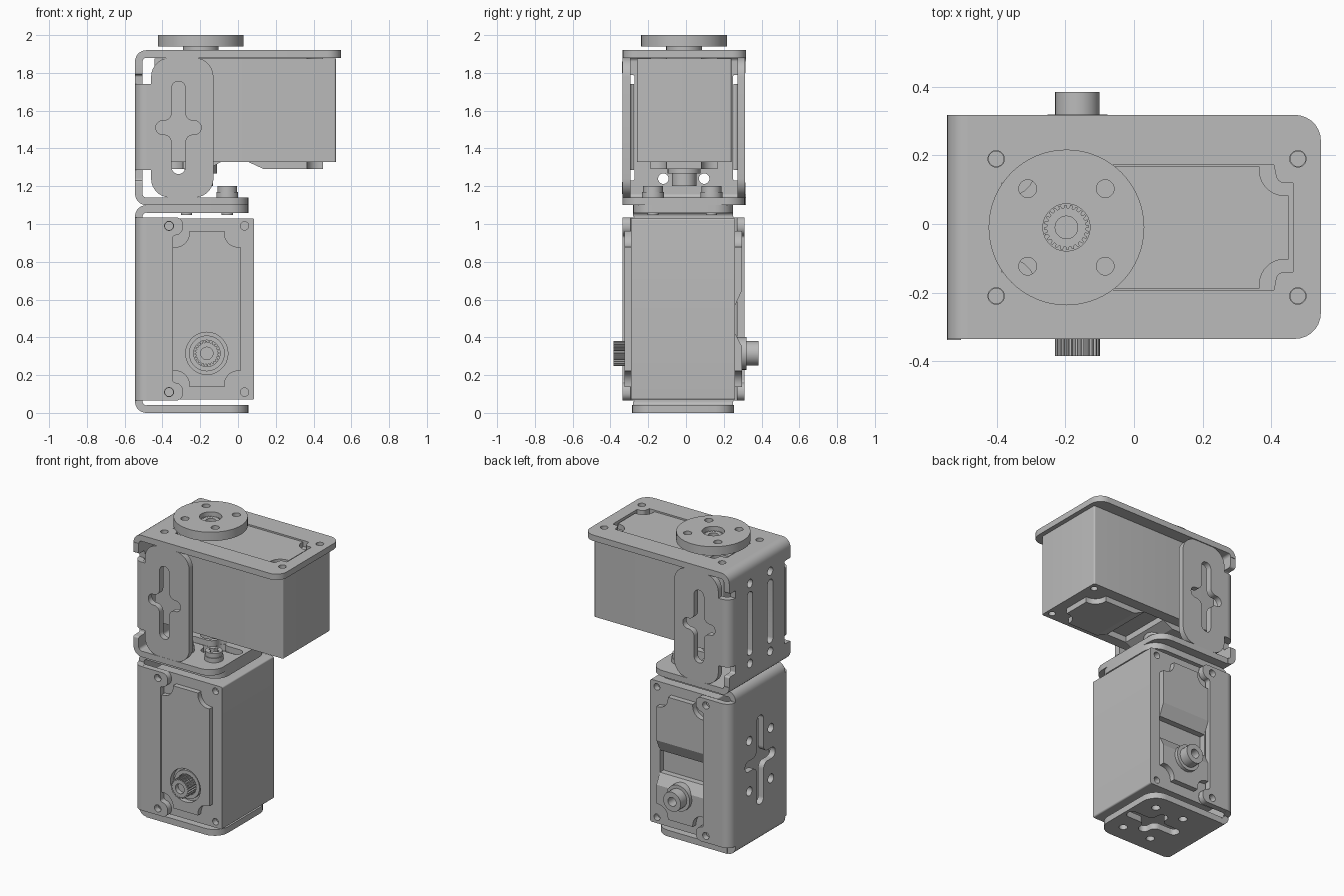
import bpy, bmesh, math
from mathutils import Matrix, Vector

cube = bpy.data.objects.get("Cube")
if cube:
    bpy.data.objects.remove(cube, do_unlink=True)

metal = bpy.data.materials.new("plain grey")
metal.use_nodes = True
GREY = (0.5, 0.5, 0.5, 1)
metal.diffuse_color = GREY
for node in metal.node_tree.nodes:
    if node.type == 'BSDF_PRINCIPLED':
        node.inputs["Base Color"].default_value = GREY

AXES = {'xy': (0, 1, 2), 'xz': (0, 2, 1), 'yz': (1, 2, 0)}


# ---- outline helpers: corner points are (u, v) or (u, v, fillet) ----
def outline(corners, steps=7):
    pts = [Vector(c[:2]) for c in corners]
    out = []
    for i, c in enumerate(corners):
        r = c[2] if len(c) > 2 else 0
        p = pts[i]
        if not r:
            out.append(p)
            continue
        d1 = (pts[i - 1] - p).normalized()
        d2 = (pts[(i + 1) % len(pts)] - p).normalized()
        w = math.sqrt((1 - d1.dot(d2)) / 2)
        for k in range(steps + 1):
            t = k / steps
            a, b, e = (1 - t) ** 2, 2 * t * (1 - t) * w, t * t
            out.append((a * (p + d1 * r) + b * p + e * (p + d2 * r)) / (a + b + e))
    return out


def circle(u, v, r, n=28):
    return [Vector((u + r * math.cos(math.tau * i / n), v + r * math.sin(math.tau * i / n)))
            for i in range(n)]


def grid(u, v, du, dv, r):
    return [circle(u + a * du, v + b * dv, r, 20) for a in (-1, 1) for b in (-1, 1)]


def four_way(u, v, q):
    """Mirror one quadrant of corners about the centre (u, v)."""
    q = [(c[0], c[1], c[2] if len(c) > 2 else 0) for c in q]
    loop = []
    for a, b in ((1, 1), (-1, 1), (-1, -1), (1, -1)):
        part = [(u + a * x, v + b * y, r) for x, y, r in q]
        loop += part if a == b else part[::-1]
    return outline(loop)


def rect(u, v, w, h, r=0):
    return four_way(u, v, [(w, h, r)])


def cross(u, v, w, h, s=0.036, f=0.042):
    return four_way(u, v, [(w, s, s * 0.95), (s, s, f), (s, h, s * 0.95)])


def elbow(x0, edge, d, R=0.06, t=0.04):
    """Section of a folded sheet corner."""
    return outline([(x0, edge - d * R), (x0, edge, R * 0.99), (x0 + R, edge), (x0 + R, edge - d * t),
                    (x0 + t, edge - d * t, (R - t) * 0.99), (x0 + t, edge - d * R)])


# ---- extrude outlines (first is the border, the rest are holes) ----
def slab(name, loops, plane, lo, hi, matrix=None):
    cu = bpy.data.curves.new(name, 'CURVE')
    cu.dimensions, cu.fill_mode, cu.extrude = '2D', 'BOTH', (hi - lo) / 2
    for loop in loops:
        sp = cu.splines.new('POLY')
        sp.points.add(len(loop) - 1)
        for point, p in zip(sp.points, loop):
            point.co = (p[0], p[1], 0, 1)
        sp.use_cyclic_u = True
    tmp = bpy.data.objects.new(name + " curve", cu)
    bpy.context.scene.collection.objects.link(tmp)
    dg = bpy.context.evaluated_depsgraph_get()
    me = bpy.data.meshes.new_from_object(tmp.evaluated_get(dg))
    bpy.data.objects.remove(tmp, do_unlink=True)
    bpy.data.curves.remove(cu)
    bm = bmesh.new()
    bm.from_mesh(me)
    a, b, n = AXES[plane]
    for v in bm.verts:
        co = Vector((0, 0, 0))
        co[a], co[b], co[n] = v.co.x, v.co.y, v.co.z + (lo + hi) / 2
        v.co = matrix @ co if matrix else co
    bmesh.ops.remove_doubles(bm, verts=bm.verts, dist=0.0002)
    bmesh.ops.recalc_face_normals(bm, faces=bm.faces)
    bm.to_mesh(me)
    bm.free()
    me.materials.clear()
    me.materials.append(metal)
    me.shade_smooth()
    me.set_sharp_from_angle(angle=math.radians(30))
    ob = bpy.data.objects.new(name, me)
    bpy.context.scene.collection.objects.link(ob)
    return ob


# ---- motor: shaft points to -y, long side along z ----
def motor(tag, M):
    def add(part, loops, plane, lo, hi):
        slab(tag + "_" + part, loops, plane, lo, hi, M)

    W, H, D, sz = 0.25, 0.48, 0.275, -0.235
    pw, ph, c = 0.178, 0.413, 0.085
    holes = grid(0, 0, 0.2, 0.44, 0.022)
    body = rect(0, 0, W, H, 0.01)
    add("motor_body", [body], 'xz', -D + 0.04, D - 0.04)
    add("motor_front_lid", [body] + holes, 'xz', -D, -D + 0.04)
    add("motor_back_lid", [body, rect(0, -0.055, pw, 0.075)] + holes, 'xz', D - 0.04, D)
    notch = [(pw, ph - c), (pw - c, ph - c, c * 0.85), (pw - c, ph)]
    add("motor_front_panel", [four_way(0, 0, notch), circle(0, sz, 0.112)], 'xz', -0.31, -D)
    add("motor_collar", [circle(0, sz, 0.095), circle(0, sz, 0.07)], 'xz', -0.295, -D)
    # toothed output shaft
    n = 24
    teeth = [Vector((r * math.cos(math.tau * (i + k) / n), sz + r * math.sin(math.tau * (i + k) / n)))
             for i in range(n) for k, r in ((0, 0.066), (0.35, 0.066), (0.5, 0.057), (0.85, 0.057))]
    add("motor_shaft", [teeth, circle(0, sz, 0.033)], 'xz', -0.37, -D)
    add("motor_shaft_core", [circle(0, sz, 0.035)], 'xz', -0.34, -D)
    # raised back panels with sloped inner ends
    for part, d, end, toe in (("upper", 1, 0.10, 0.02), ("lower", -1, -0.20, -0.13)):
        half = [(pw, end)] + [(p[0], d * p[1], *p[2:]) for p in notch]
        loop = half + [(-p[0], *p[1:]) for p in half[::-1]]
        add("motor_back_panel_" + part, [outline(loop)], 'xz', D, 0.312)
        add("motor_back_slope_" + part, [[(D, end), (0.312, end), (D, toe)]], 'yz', -pw, pw)
    add("motor_idler_disc", [circle(0, sz, 0.087)], 'xz', D, 0.335)
    add("motor_idler_stub", [circle(0, sz, 0.065), circle(0, sz, 0.03)], 'xz', 0.335, 0.4)


motor("lower", Matrix.Translation((-0.165, -0.015, 0.55)))
turn = Matrix(((0, 0, 1, 0), (-1, 0, 0, 0), (0, -1, 0, 0), (0, 0, 0, 1)))
motor("upper", Matrix.Translation((0.038, -0.01, 1.602)) @ turn)

X0, T, R = -0.545, 0.04, 0.06
XR, YC = X0 + R, -0.012
bolt_x, bolt_y = 0.108, 0.155


def foot(name, yc, hy, lo, hi):
    """Horizontal bracket plate with bolt holes and a cross opening."""
    edge = outline([(XR, yc - hy), (0.055, yc - hy, 0.1), (0.055, yc + hy, 0.1), (XR, yc + hy)])
    slab(name, [edge, cross(-0.165, yc, 0.2, 0.12)] + grid(-0.165, yc, bolt_x, bolt_y, 0.027),
         'xy', lo, hi)


# ---- lower bracket ----
foot("lower_bracket_bottom", -0.015, 0.27, 0, 0.042)
foot("lower_bracket_top", -0.015, 0.265, 1.058, 1.1)
slab("lower_bracket_back", [rect(YC, 0.55, 0.263, 0.49), cross(YC, 0.55, 0.16, 0.3)]
     + grid(YC, 0.55, 0.115, 0.17, 0.03), 'yz', X0, X0 + T)
for tag, z, d in (("bottom", 0, -1), ("top", 1.1, 1)):
    slab("lower_bracket_fold_" + tag, [elbow(X0, z, d)], 'xz', -0.28, 0.25)
ear = [(XR, 0.485), (-0.33, 0.485), (-0.29, 0.485), (-0.29, 0.39), (-0.345, 0.39)]
fillet = (0, 0, 0.04, 0.045, 0.015)
top_half = [(x, 0.55 + z, f) for (x, z), f in zip(ear, fillet)]
low_half = [(x, 0.55 - z, f) for (x, z), f in zip(ear, fillet)][::-1]
for tag, y, d in (("front", -0.335, -1), ("rear", 0.31, 1)):
    lo, hi = sorted((y, y - d * T))
    slab("lower_bracket_side_" + tag, [outline(top_half + low_half)]
         + [circle(-0.365, z, 0.024) for z in (0.11, 0.99)], 'xz', lo, hi)
    slab("lower_bracket_side_fold_" + tag, [elbow(X0, y, d)], 'xy', 0.065, 1.035)

# ---- upper bracket ----
HY = 0.326
foot("upper_bracket_bottom", YC, HY - 0.002, 1.1, 1.14)
top = outline([(XR, -0.335), (0.545, -0.335, 0.075), (0.545, 0.318, 0.075), (XR, 0.318)])
window = four_way(0.038, -0.01, [(0.425, 0.13), (0.38, 0.13, 0.02), (0.37, 0.182)])
slab("upper_bracket_top", [top, window] + grid(0.038, -0.01, 0.44, 0.2, 0.024), 'xy', 1.88, 1.92)
back = four_way(YC, 1.51, [(0.26, 0.28, 0.012), (HY, 0.28, 0.012), (HY, 0.35)])
slots = [rect(YC + s * 0.108, 1.51, 0.028, 0.215, 0.027) for s in (-1, 1)]
slab("upper_bracket_back", [back] + slots + grid(YC, 1.51, 0.108, 0.27, 0.028), 'yz', X0, X0 + T)
for tag, z, d in (("bottom", 1.1, -1), ("top", 1.92, 1)):
    slab("upper_bracket_fold_" + tag, [elbow(X0, z, d)], 'xz', -0.335, 0.318)
side = outline([(XR, 1.285), (-0.46, 1.285), (-0.46, 1.14, 0.1), (-0.13, 1.14, 0.1),
                (-0.13, 1.88, 0.1), (-0.46, 1.88, 0.1), (-0.46, 1.74), (XR, 1.74)])
for tag, y, d in (("front", -0.335, -1), ("rear", 0.312, 1)):
    lo, hi = sorted((y, y - d * T))
    slab("upper_bracket_side_" + tag, [side, cross(-0.315, 1.51, 0.12, 0.245)], 'xz', lo, hi)
    slab("upper_bracket_side_fold_" + tag, [elbow(X0, y, d)], 'xy', 1.285, 1.74)

# ---- screws joining the brackets ----
for i, sx in enumerate((-1, 1)):
    for j, sy in enumerate((-1, 1)):
        x, y = -0.165 + sx * bolt_x, -0.02 + sy * bolt_y
        tag = f"{i}{j}"
        slab("screw_shank_" + tag, [circle(x, y, 0.03)], 'xy', 1.048, 1.14)
        slab("screw_base_" + tag, [circle(x, y, 0.058)], 'xy', 1.14, 1.17)
        slab("screw_head_" + tag, [circle(x, y, 0.052), cross(x, y, 0.036, 0.036, 0.01, 0.01)],
             'xy', 1.17, 1.2)

# ---- round output horn ----
hx, hy = -0.197, -0.01
bore = circle(hx, hy, 0.069)
slab("horn_hub", [circle(hx, hy, 0.095), bore], 'xy', 1.9, 1.94)
slab("horn_disc", [circle(hx, hy, 0.227, 64), bore] + grid(hx, hy, 0.113, 0.113, 0.026),
     'xy', 1.94, 2.0)
